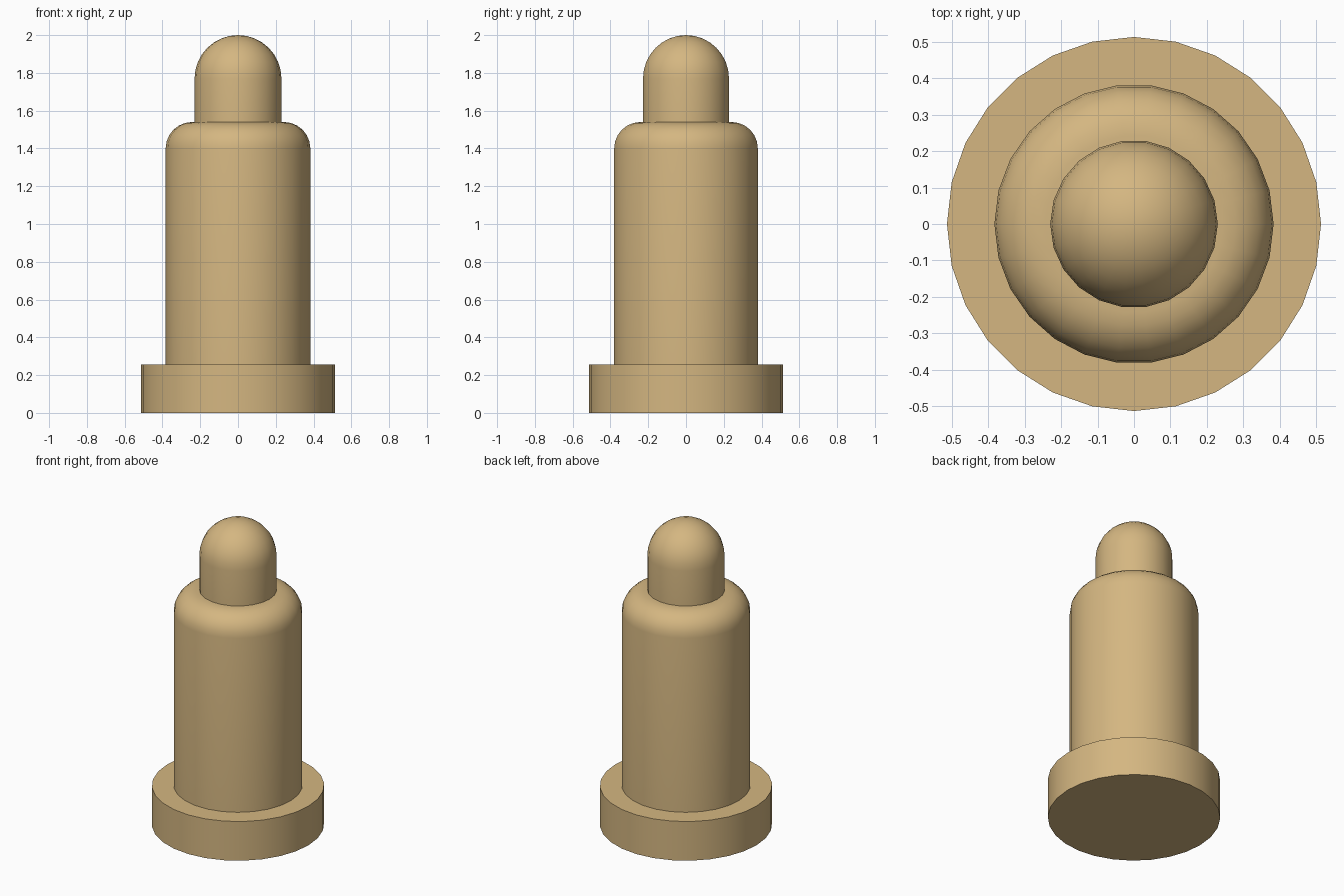
import bpy, bmesh, math

cube = bpy.data.objects.get("Cube")
if cube:
    bpy.data.objects.remove(cube, do_unlink=True)

brass = bpy.data.materials.new("pale_brass")
brass.use_nodes = True
colour = (0.66, 0.47, 0.22, 1)
brass.diffuse_color = colour
brass.node_tree.nodes["Principled BSDF"].inputs["Base Color"].default_value = colour


def arc(radius, centre_r, centre_z, steps):
    """Quarter round from the side up to the top."""
    angles = [math.pi / 2 * i / steps for i in range(steps + 1)]
    return [(centre_r + radius * math.cos(a), centre_z + radius * math.sin(a))
            for a in angles]


def lathe(name, profile, sides):
    """Turn a (radius, height) profile into a closed solid."""
    bm = bmesh.new()
    verts = [bm.verts.new((r, 0, z)) for r, z in profile]
    edges = [bm.edges.new(pair) for pair in zip(verts, verts[1:])]
    bmesh.ops.spin(bm, geom=verts + edges, axis=(0, 0, 1), cent=(0, 0, 0),
                   angle=math.tau, steps=sides, use_duplicate=False)
    bmesh.ops.remove_doubles(bm, verts=bm.verts, dist=0.0005)
    bmesh.ops.recalc_face_normals(bm, faces=bm.faces)
    mesh = bpy.data.meshes.new(name)
    bm.to_mesh(mesh)
    bm.free()
    mesh.materials.append(brass)
    obj = bpy.data.objects.new(name, mesh)
    bpy.context.collection.objects.link(obj)
    bpy.ops.object.select_all(action='DESELECT')
    obj.select_set(True)
    bpy.context.view_layer.objects.active = obj
    bpy.ops.object.shade_smooth_by_angle(angle=math.radians(40))
    return obj


# Wide flat foot
lathe("base_flange", [(0, 0), (0.513, 0), (0.513, 0.257), (0, 0.257)], 28)

# Main barrel with a rounded shoulder
lathe("barrel", [(0, 0.257), (0.383, 0.257)] + arc(0.14, 0.243, 1.4, 6) + [(0, 1.54)], 26)

# Domed plunger
lathe("plunger", [(0, 1.54), (0.23, 1.54)] + arc(0.23, 0, 1.77, 8), 22)
